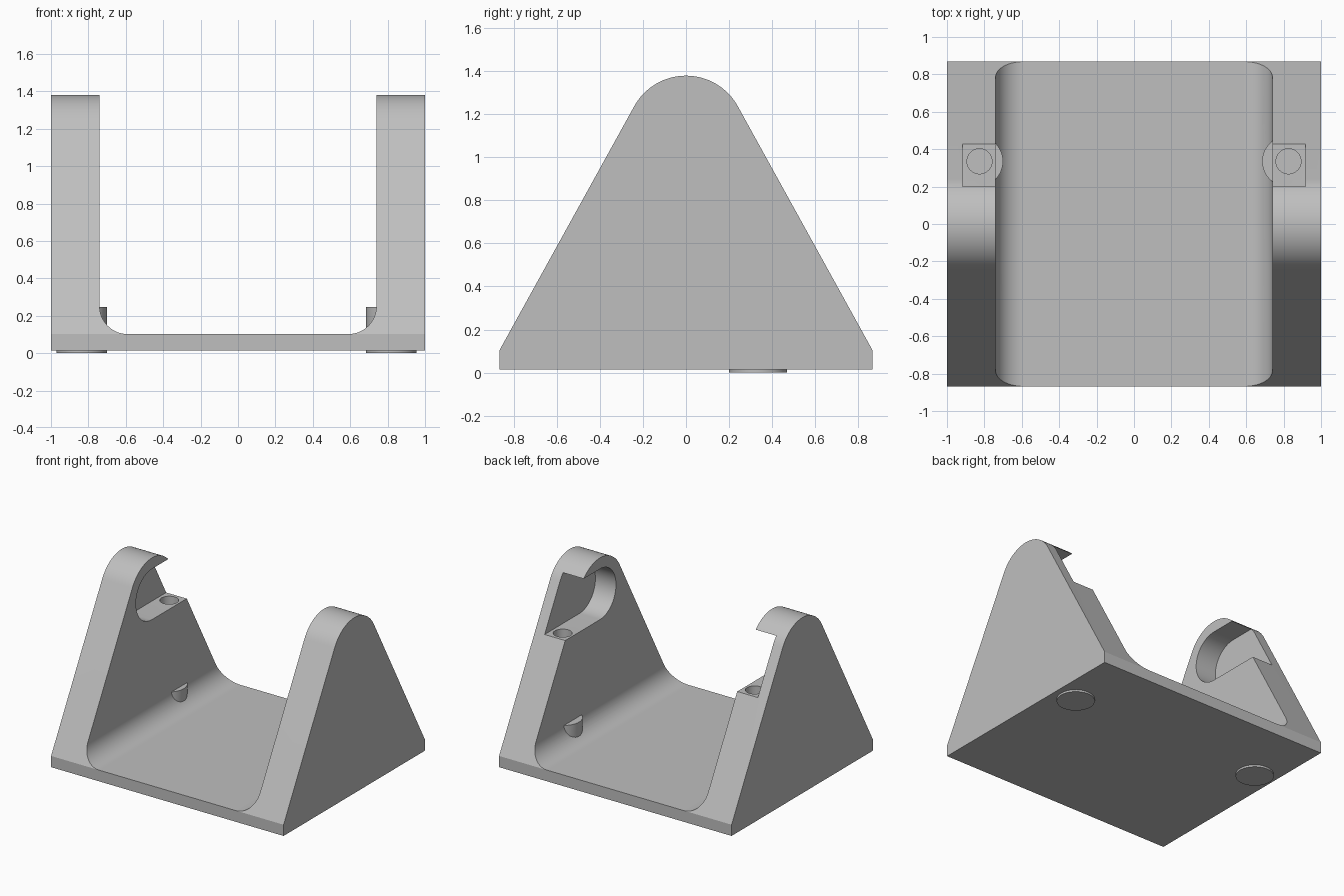
import bpy, bmesh, math
from mathutils import Vector

if "Cube" in bpy.data.objects:
    bpy.data.objects.remove(bpy.data.objects["Cube"])

grey = bpy.data.materials.new("plain_grey")
grey.diffuse_color = (0.52, 0.52, 0.52, 1)
grey.use_nodes = True
grey.node_tree.nodes["Principled BSDF"].inputs["Base Color"].default_value = grey.diffuse_color


def arc(cx, cz, r, start, end, n=24):
    """Points on an arc, angles in degrees."""
    return [(cx + r * math.cos(math.radians(start + (end - start) * i / n)),
             cz + r * math.sin(math.radians(start + (end - start) * i / n)))
            for i in range(n + 1)]


def prism(name, profile, axis, lo, hi):
    """Extrude a (horizontal, z) profile along the x or y axis."""
    def place(p, d):
        return (d, p[0], p[1]) if axis == "x" else (p[0], d, p[1])
    bm = bmesh.new()
    face = bm.faces.new([bm.verts.new(place(p, lo)) for p in profile])
    ext = bmesh.ops.extrude_face_region(bm, geom=[face])
    verts = [g for g in ext["geom"] if isinstance(g, bmesh.types.BMVert)]
    shift = Vector(place((0, 0), hi - lo))
    bmesh.ops.translate(bm, verts=verts, vec=shift)
    bmesh.ops.recalc_face_normals(bm, faces=bm.faces)
    mesh = bpy.data.meshes.new(name)
    bm.to_mesh(mesh)
    bm.free()
    mesh.materials.append(grey)
    obj = bpy.data.objects.new(name, mesh)
    bpy.context.collection.objects.link(obj)
    return obj


def cylinder(name, x, y, r, lo, hi):
    bpy.ops.mesh.primitive_cylinder_add(vertices=48, radius=r, depth=hi - lo,
                                        location=(x, y, (lo + hi) / 2))
    obj = bpy.context.object
    obj.name = name
    obj.data.materials.append(grey)
    return obj


def combine(target, tool, operation):
    """Apply a boolean and remove the tool."""
    mod = target.modifiers.new("boolean", "BOOLEAN")
    mod.operation, mod.solver, mod.object = operation, "EXACT", tool
    bpy.ops.object.select_all(action="DESELECT")
    bpy.context.view_layer.objects.active = target
    target.select_set(True)
    bpy.ops.object.modifier_apply(modifier=mod.name)
    bpy.data.objects.remove(tool)


# Cradle block: tapered side profile with a rounded top
side = [(-0.868, 0.015), (0.868, 0.015), (0.868, 0.102)]
side += arc(0, 1.105, 0.275, 28.5, 151.5, 32) + [(-0.868, 0.102)]
cradle = prism("cradle", side, "x", -1, 1)

# Wide channel with rounded lower corners
channel = arc(-0.59, 0.252, 0.15, 180, 270) + arc(0.59, 0.252, 0.15, 270, 360)
channel += [(0.74, 2), (-0.74, 2)]
combine(cradle, prism("channel_cutter", channel, "y", -1, 1), "DIFFERENCE")

for s in (-1, 1):
    # Slot in the inner wall, round in front and open at the back
    slot = [(0.8, 0.9), (0.8, 1.294)] + arc(0, 1.097, 0.197, 90, 270, 32)
    lo, hi = sorted((s * 0.65, s * 0.917))
    combine(cradle, prism("slot_cutter", slot, "x", lo, hi), "DIFFERENCE")
    # Round foot that shows under the base and in the channel corner
    foot_x = -0.835 if s < 0 else 0.82
    combine(cradle, cylinder("foot", foot_x, 0.335, 0.135, 0, 0.246), "UNION")
    # Screw hole in the slot ledge
    hole = cylinder("hole_cutter", s * 0.826, 0.335, 0.067, 0.3, 1.0)
    combine(cradle, hole, "DIFFERENCE")

bpy.ops.object.select_all(action="DESELECT")
cradle.select_set(True)
bpy.context.view_layer.objects.active = cradle
bpy.ops.object.shade_smooth_by_angle(angle=math.radians(25))
